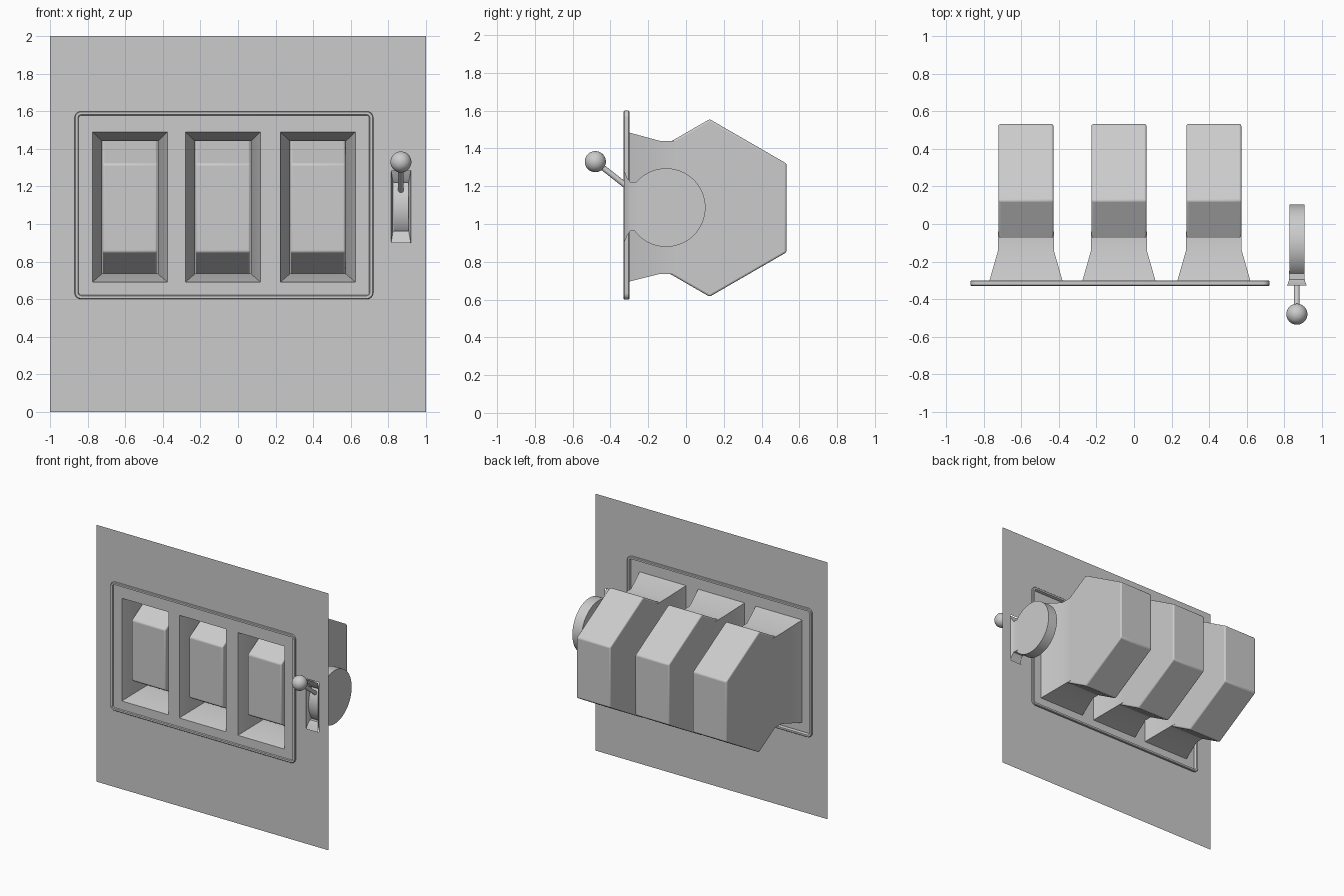
import bpy, bmesh
from math import pi, sin, cos, radians
from mathutils import Vector

if "Cube" in bpy.data.objects:
    bpy.data.objects.remove(bpy.data.objects["Cube"])


def finish(name, bm, bevel=0, angle=30):
    bmesh.ops.remove_doubles(bm, verts=bm.verts, dist=1e-5)
    bmesh.ops.recalc_face_normals(bm, faces=bm.faces)
    me = bpy.data.meshes.new(name)
    bm.to_mesh(me)
    bm.free()
    ob = bpy.data.objects.new(name, me)
    bpy.context.collection.objects.link(ob)
    if bevel:
        m = ob.modifiers.new("bevel", 'BEVEL')
        m.width, m.segments = bevel, 3
    bpy.ops.object.select_all(action='DESELECT')
    ob.select_set(True)
    bpy.context.view_layer.objects.active = ob
    bpy.ops.object.shade_smooth_by_angle(angle=radians(angle))
    return ob


def sheet(name, xs, zs, y, holes):
    """Flat grid facing -y, leaving out the cells listed as holes."""
    bm = bmesh.new()
    for i in range(len(xs) - 1):
        for j in range(len(zs) - 1):
            if (i, j) not in holes:
                a, b, c, d = xs[i], xs[i + 1], zs[j], zs[j + 1]
                bm.faces.new([bm.verts.new((x, y, z))
                              for x, z in ((a, c), (b, c), (b, d), (a, d))])
    ob = finish(name, bm)
    if ob.data.polygons[0].normal.y > 0:
        ob.data.flip_normals()
    return ob


def loft(name, loops, closed=False, angle=30, inward=False):
    """Skin a sequence of matching point loops."""
    bm = bmesh.new()
    rings = [[bm.verts.new(p) for p in lp] for lp in loops]
    n = len(rings[0])
    for a, b in zip(rings, rings[1:] + rings[:1] if closed else rings[1:]):
        for k in range(n):
            bm.faces.new((a[k], a[(k + 1) % n], b[(k + 1) % n], b[k]))
    ob = finish(name, bm, angle=angle)
    if inward:
        mid = sum((Vector(p) for p in loops[0]), Vector()) / n
        f = ob.data.polygons[0]
        if f.normal.dot(mid - f.center) < 0:
            ob.data.flip_normals()
    return ob


def rect(cx, cz, w, h, y):
    return [(cx + sx * w / 2, y, cz + sz * h / 2)
            for sx, sz in ((-1, -1), (1, -1), (1, 1), (-1, 1))]


def rounded(inset, y, x0=-0.87, x1=0.72, z0=0.6, z1=1.6, r=0.035):
    q = r - inset
    pts = []
    for k, (x, z) in enumerate(((x1 - r, z1 - r), (x0 + r, z1 - r),
                                (x0 + r, z0 + r), (x1 - r, z0 + r))):
        for s in range(7):
            a = pi / 2 * (k + s / 6)
            pts.append((x + q * cos(a), y, z + q * sin(a)))
    return pts


def prism(name, cx, cy, cz, r, w, sides, start, bevel, angle):
    """Solid wheel with its axis along x."""
    bm = bmesh.new()
    f = bm.faces.new([bm.verts.new((cx - w / 2, cy + r * cos(start + 2 * pi * k / sides),
                                    cz + r * sin(start + 2 * pi * k / sides)))
                      for k in range(sides)])
    ext = bmesh.ops.extrude_face_region(bm, geom=[f], use_keep_orig=True)
    bmesh.ops.translate(bm, vec=(w, 0, 0),
                        verts=[v for v in ext['geom'] if isinstance(v, bmesh.types.BMVert)])
    return finish(name, bm, bevel, angle)


# Wall panel with openings for the display and the lever slot
sheet("wall_panel", [-1, -0.86, 0.71, 0.815, 0.92, 1], [0, 0.61, 0.9, 1.285, 1.59, 2],
      -0.316, {(1, 1), (1, 2), (1, 3), (3, 2)})

# Display plate with three windows, and its raised rounded rim
centres = (-0.575, -0.08, 0.425)
xs = [-0.852] + [c + s for c in centres for s in (-0.2, 0.2)] + [0.702]
sheet("display_plate", xs, [0.618, 0.69, 1.49, 1.582], -0.322, {(1, 1), (3, 1), (5, 1)})
loft("display_rim", [rounded(i, y) for i, y in (
    (0.022, -0.322), (0.018, -0.33), (0.004, -0.33), (0, -0.326),
    (0, -0.304), (0.004, -0.3), (0.018, -0.3), (0.022, -0.308))], closed=True)

# Tapered window surrounds and six-sided reels
for i, c in enumerate(centres, 1):
    loft(f"window_surround_{i}", [rect(c, 1.09, 0.4, 0.8, -0.322),
                                  rect(c, 1.088, 0.296, 0.705, -0.14),
                                  rect(c, 1.088, 0.296, 0.705, -0.04)], inward=True)
    prism(f"reel_{i}", c, 0.125, 1.085, 0.47, 0.292, 6, pi / 6, 0.01, 40)

# Lever slot surround and wheel
lx = 0.867
loft("lever_slot_surround", [rect(lx, 1.092, 0.105, 0.385, -0.328),
                             rect(lx, 1.092, 0.09, 0.3, -0.31),
                             rect(lx, 1.092, 0.083, 0.26, -0.295),
                             rect(lx, 1.092, 0.083, 0.26, -0.25)], inward=True)
prism("lever_wheel", lx, -0.105, 1.087, 0.208, 0.08, 64, 0, 0, 30)

# Lever arm and ball knob
knob, root = Vector((lx, -0.48, 1.33)), Vector((lx, -0.27, 1.165))
d = knob - root
bm = bmesh.new()
bmesh.ops.create_cone(bm, cap_ends=True, segments=24, radius1=0.015, radius2=0.015, depth=d.length)
bmesh.ops.transform(bm, verts=bm.verts, matrix=d.to_track_quat('Z', 'Y').to_matrix().to_4x4())
bmesh.ops.translate(bm, verts=bm.verts, vec=(knob + root) / 2)
finish("lever_arm", bm)
bm = bmesh.new()
bmesh.ops.create_uvsphere(bm, u_segments=32, v_segments=16, radius=0.056)
bmesh.ops.translate(bm, verts=bm.verts, vec=knob)
finish("lever_knob", bm)
